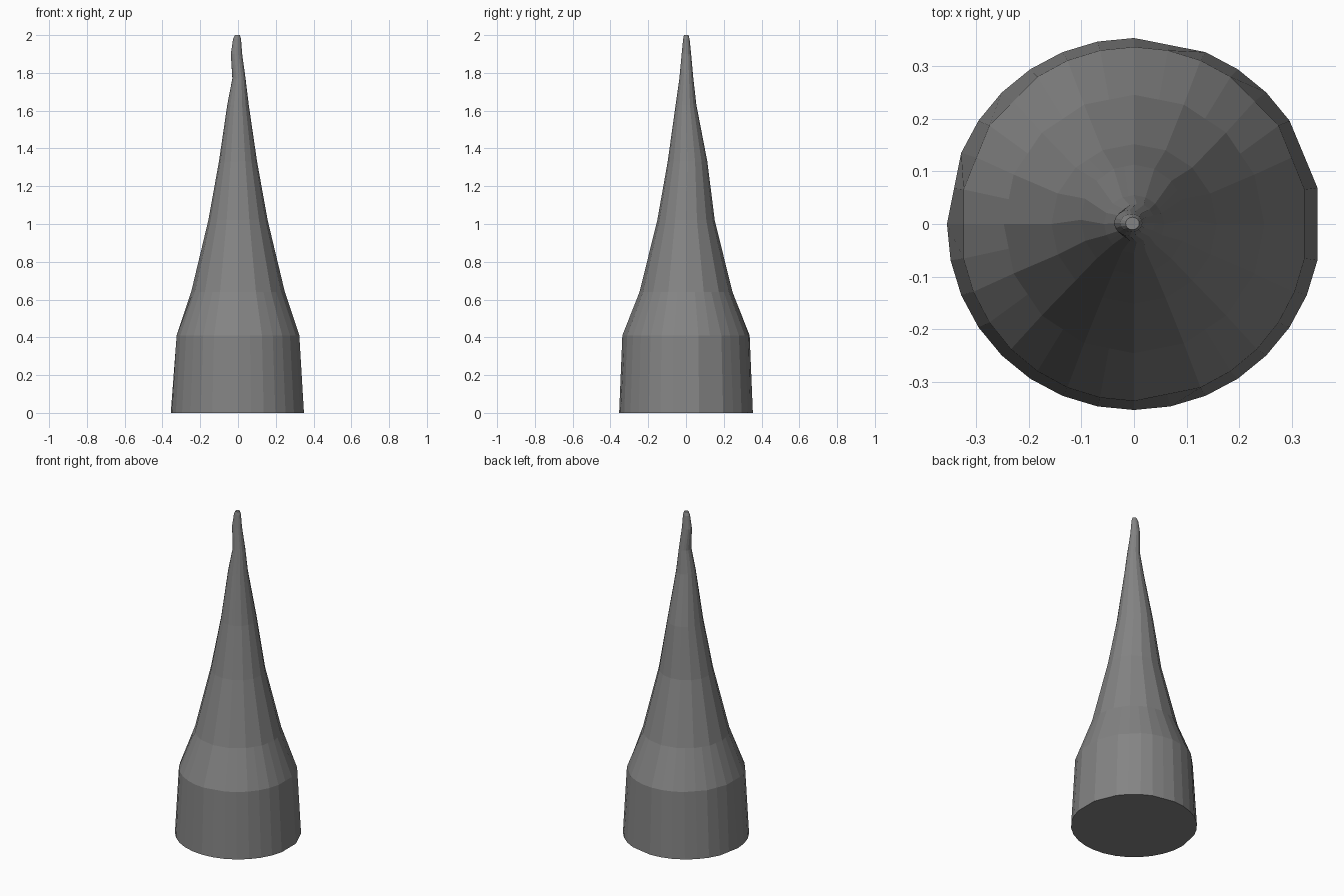
import bpy, bmesh, math

if "Cube" in bpy.data.objects:
    bpy.data.objects.remove(bpy.data.objects["Cube"])

SIDES = 32

# each ring: height, centre x, centre y, radius x, radius y
rings = [
    (0.00, 0, 0, .356, .354),
    (0.41, 0, 0, .331, .337),
    (0.64, 0, 0, .248, .246),
    (1.02, 0, 0, .157, .152),
    (1.33, 0, .008, .101, .105),
    (1.63, 0, 0, .057, .055),
    (1.77, .005, .002, .035, .037),
    (1.90, -.008, .002, .030, .025),
    (1.98, -.005, .002, .021, .017),
    (2.00, -.003, .001, .013, .012),
]
# corners flattened onto a chord on the two wide rings; higher rings use every other corner
flats = [{0, 2, 7, 15}, {0, 2, 4, 12, 14, 16, 25}]
odd = set(range(1, SIDES, 2))


def ring_points(z, cx, cy, rx, ry, flat):
    def corner(i):
        a = math.tau * i / SIDES
        return cx + rx * math.cos(a), cy + ry * math.sin(a)

    pts = []
    for i in range(SIDES):
        lo = hi = i
        while lo % SIDES in flat:
            lo -= 1
        while hi % SIDES in flat:
            hi += 1
        t = (i - lo) / (hi - lo) if hi > lo else 0
        a, b = corner(lo), corner(hi)
        pts.append((a[0] + (b[0] - a[0]) * t, a[1] + (b[1] - a[1]) * t, z))
    return pts


# spike: faceted cylinder base tapering to a slightly bent, blunt tip
bm = bmesh.new()
loops = []
for k, ring in enumerate(rings):
    flat = flats[k] if k < len(flats) else odd
    loops.append([bm.verts.new(p) for p in ring_points(*ring, flat)])
for low, high in zip(loops, loops[1:]):
    for i in range(SIDES):
        j = (i + 1) % SIDES
        bm.faces.new((low[i], low[j], high[j], high[i]))
bm.faces.new(loops[0][::-1])
bm.faces.new(loops[-1])
bmesh.ops.recalc_face_normals(bm, faces=bm.faces)

mesh = bpy.data.meshes.new("spike")
bm.to_mesh(mesh)
bm.free()

# dark grey surface
dark = bpy.data.materials.new("dark_grey")
dark.diffuse_color = (0.23, 0.23, 0.23, 1)
dark.use_nodes = True
dark.node_tree.nodes["Principled BSDF"].inputs["Base Color"].default_value = dark.diffuse_color
mesh.materials.append(dark)
bpy.context.collection.objects.link(bpy.data.objects.new("spike", mesh))
